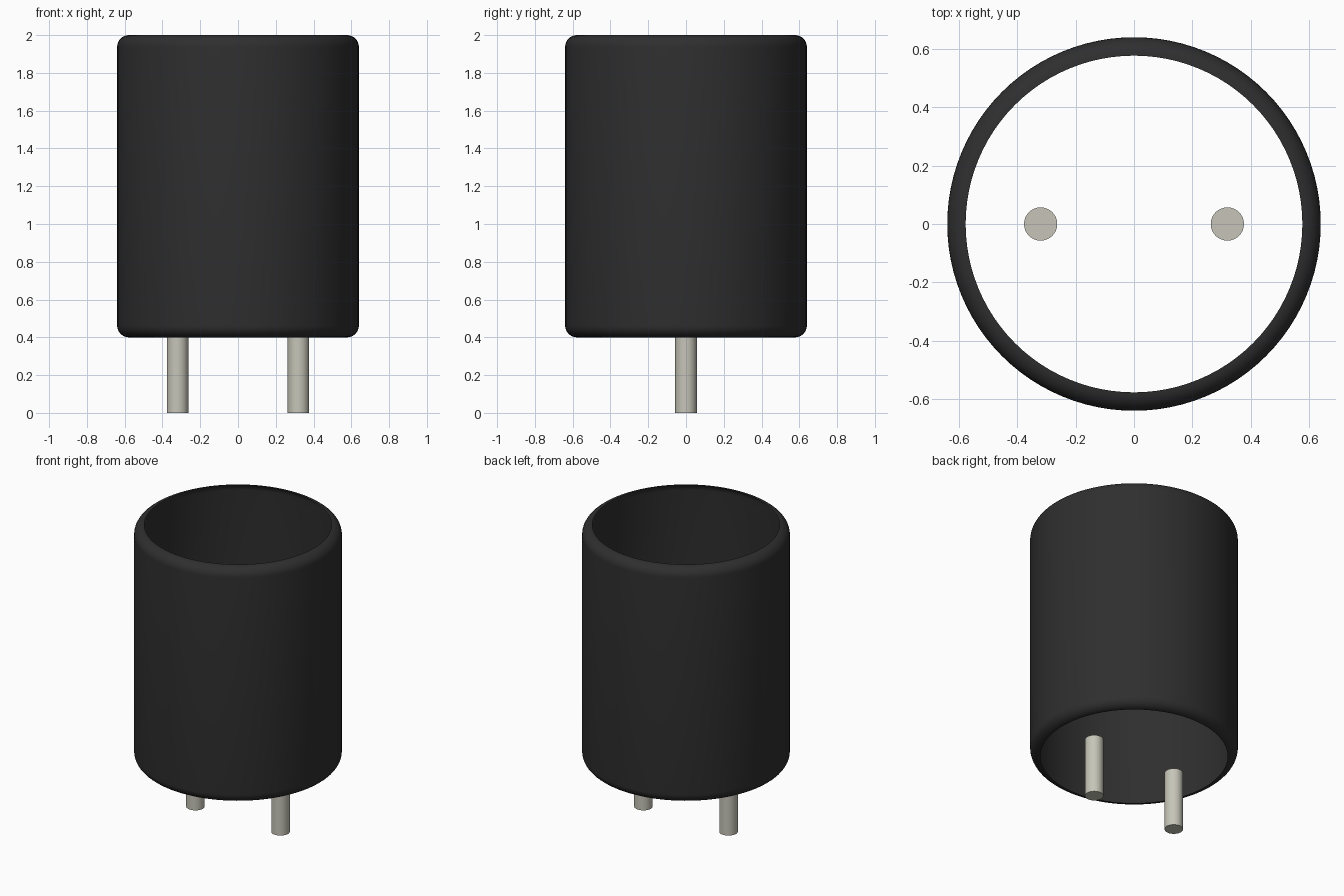
import bpy, bmesh, math

cube = bpy.data.objects.get("Cube")
if cube:
    bpy.data.objects.remove(cube, do_unlink=True)


def make_material(name, colour):
    mat = bpy.data.materials.new(name)
    mat.use_nodes = True
    mat.diffuse_color = (*colour, 1)
    mat.node_tree.nodes["Principled BSDF"].inputs["Base Color"].default_value = (*colour, 1)
    return mat


def add_object(name, bm, mat):
    bmesh.ops.recalc_face_normals(bm, faces=bm.faces)
    mesh = bpy.data.meshes.new(name)
    bm.to_mesh(mesh)
    bm.free()
    mesh.materials.append(mat)
    obj = bpy.data.objects.new(name, mesh)
    bpy.context.collection.objects.link(obj)
    bpy.ops.object.select_all(action='DESELECT')
    obj.select_set(True)
    bpy.context.view_layer.objects.active = obj
    bpy.ops.object.shade_smooth_by_angle(angle=math.radians(35))
    return obj


def lathe(name, profile, mat, segments):
    """Spin an open (radius, height) profile around the z axis."""
    bm = bmesh.new()
    verts = [bm.verts.new((r, 0, z)) for r, z in profile]
    edges = [bm.edges.new(pair) for pair in zip(verts, verts[1:])]
    bmesh.ops.spin(bm, geom=verts + edges, cent=(0, 0, 0), axis=(0, 0, 1),
                   angle=math.tau, steps=segments, use_duplicate=False)
    bmesh.ops.remove_doubles(bm, verts=bm.verts, dist=0.0001)
    return add_object(name, bm, mat)


black = make_material("black_plastic", (0.028, 0.028, 0.028))
metal = make_material("pin_metal", (0.57, 0.56, 0.48))

# Open sleeve with rounded rims at both ends
RADIUS, FILLET, BOTTOM, TOP = 0.64, 0.063, 0.4, 2.0
STEPS = 8
arc = [i * math.pi / 2 / STEPS for i in range(STEPS + 1)]
core = RADIUS - FILLET
lower = [(core + FILLET * math.sin(a), BOTTOM + FILLET * (1 - math.cos(a))) for a in arc]
upper = [(core + FILLET * math.cos(a), TOP - FILLET * (1 - math.sin(a))) for a in arc]
body = lathe("body_sleeve", lower + upper, black, 96)
# Outward normals on the open shell
if body.data.polygons[0].normal.dot(body.data.polygons[0].center) < 0:
    body.data.flip_normals()

# Two contact pins below the sleeve
for side, x in (("left", 0.32), ("right", -0.32)):
    bm = bmesh.new()
    bmesh.ops.create_cone(bm, cap_ends=True, segments=32, radius1=0.057,
                          radius2=0.057, depth=BOTTOM)
    bmesh.ops.translate(bm, verts=bm.verts, vec=(x, 0, BOTTOM / 2))
    add_object(side + "_pin", bm, metal)
